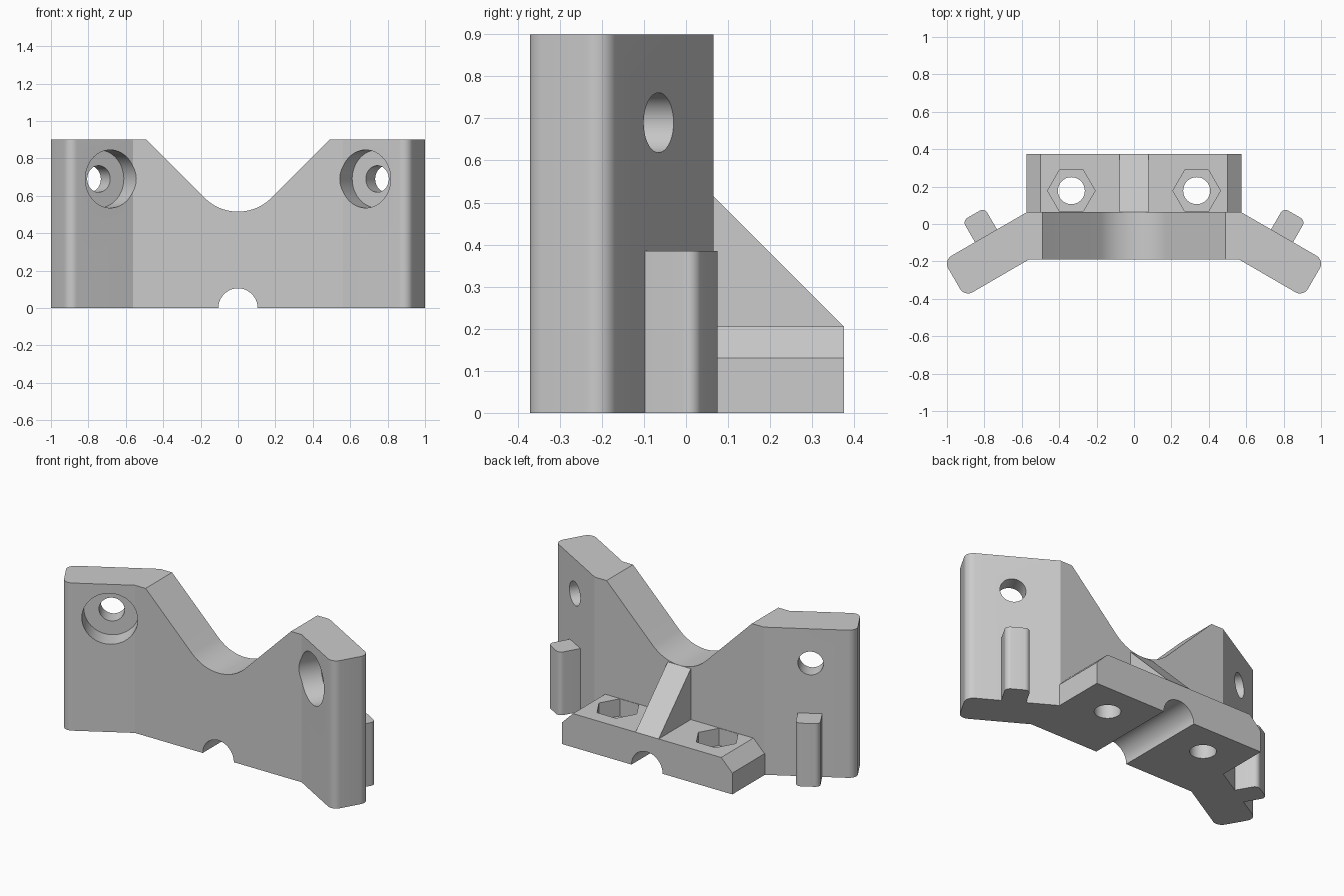
import bpy
import math
from mathutils import Vector, Matrix

cube = bpy.data.objects.get("Cube")
if cube:
    bpy.data.objects.remove(cube, do_unlink=True)

grey = bpy.data.materials.new("light grey")
grey.use_nodes = True
GREY = (0.6, 0.6, 0.6, 1)
grey.diffuse_color = GREY
grey.node_tree.nodes["Principled BSDF"].inputs["Base Color"].default_value = GREY

# Wing frame: ALONG runs outwards, OUT is the normal of its back face
ANGLE = math.radians(30)
ALONG = Vector((math.cos(ANGLE), -math.sin(ANGLE)))
OUT = Vector((math.sin(ANGLE), math.cos(ANGLE)))
WING_BACK, WING_FRONT, WING_END = 0.341, 0.1155, 0.979


def wing(along, out):
    return ALONG * along + OUT * out


def arc(centre, radius, start, end, steps):
    """Points on an arc, angles in degrees."""
    angles = [math.radians(start + (end - start) * i / steps) for i in range(steps + 1)]
    return [Vector(centre) + radius * Vector((math.cos(a), math.sin(a))) for a in angles]


def prism(name, points, start, end, place):
    """Extrude a 2D outline; place(u, v, w) gives the 3D position."""
    n = len(points)
    verts = [place(p[0], p[1], w) for w in (start, end) for p in points]
    faces = [list(range(n))[::-1], list(range(n, 2 * n))]
    faces += [[i, (i + 1) % n, n + (i + 1) % n, n + i] for i in range(n)]
    mesh = bpy.data.meshes.new(name)
    mesh.from_pydata(verts, [], faces)
    obj = bpy.data.objects.new(name, mesh)
    bpy.context.collection.objects.link(obj)
    mesh.materials.append(grey)
    bpy.ops.object.select_all(action='DESELECT')
    obj.select_set(True)
    bpy.context.view_layer.objects.active = obj
    bpy.ops.object.mode_set(mode='EDIT')
    bpy.ops.mesh.select_all(action='SELECT')
    bpy.ops.mesh.normals_make_consistent(inside=False)
    bpy.ops.object.mode_set(mode='OBJECT')
    return obj


def upright(u, v, w):
    return (u, v, w)


def along_y(u, v, w):
    return (u, w, v)


def along_x(u, v, w):
    return (w, u, v)


def rod(name, centre, radius, depth, axis, sides):
    bpy.ops.mesh.primitive_cylinder_add(vertices=sides, radius=radius, depth=depth)
    obj = bpy.context.object
    obj.name = name
    turn = Vector((0, 0, 1)).rotation_difference(Vector(axis)).to_matrix().to_4x4()
    if sides == 6:
        turn = turn @ Matrix.Rotation(math.radians(30), 4, 'Z')
    obj.data.transform(Matrix.Translation(centre) @ turn)
    return obj


def combine(target, tool, operation):
    mod = target.modifiers.new("join", 'BOOLEAN')
    mod.operation = operation
    mod.solver = 'EXACT'
    mod.object = tool
    bpy.context.view_layer.objects.active = target
    bpy.ops.object.modifier_apply(modifier=mod.name)
    bpy.data.objects.remove(tool, do_unlink=True)


# Bent wall with rounded wing ends
R = 0.05
half = [Vector((0.562, -0.19))]
half += arc(wing(WING_END - R, WING_FRONT + R), R, -120, -30, 10)
half += arc(wing(WING_END - R, WING_BACK - R), R, -30, 60, 10)
half += [Vector((0.57, 0.065))]
outline = half + [Vector((-p.x, p.y)) for p in reversed(half)]
body = prism("bracket_body", outline, 0, 0.9, upright)

# Mounting base with chamfered ends
side = [(0.575, 0), (0.575, 0.13), (0.5, 0.205)]
base = prism("mounting_base", side + [(-x, z) for x, z in reversed(side)], 0.03, 0.375, along_y)
combine(body, base, 'UNION')

# Sloping centre rib
rib = [(0.03, 0.15), (0.32, 0.15), (0.375, 0.205), (0.065, 0.515), (0.03, 0.45)]
combine(body, prism("centre_rib", rib, -0.078, 0.078, along_x), 'UNION')

# Pegs behind the wings
r = 0.03
peg = [wing(0.649, 0.3), wing(0.785, 0.3)]
peg += arc(wing(0.785 - r, 0.474 - r), r, -30, 60, 8)
peg += arc(wing(0.649 + r, 0.474 - r), r, 60, 150, 8)
for s in (1, -1):
    combine(body, prism("peg", [(s * p.x, p.y) for p in peg], 0, 0.385, upright), 'UNION')

# Saddle cut in the top edge
SADDLE = 0.2536
saddle = [(-0.69, 1.1)] + arc((0, 0.515 + SADDLE), SADDLE, 225, 315, 24) + [(0.69, 1.1)]
combine(body, prism("saddle_cutter", saddle, -0.6, 0.6, along_y), 'DIFFERENCE')

# Half-round channel underneath
combine(body, rod("channel_cutter", (0, 0, 0), 0.105, 2, (0, 1, 0), 64), 'DIFFERENCE')

for s in (1, -1):
    # Counterbored holes through the wings
    axis = Vector((s * OUT.x, OUT.y, 0))
    for name, radius, low, high in (("bore", 0.071, 0, 0.6), ("counterbore", 0.155, -0.15, 0.241)):
        p = wing(0.721, (low + high) / 2)
        combine(body, rod(name, (s * p.x, p.y, 0.69), radius, high - low, axis, 64), 'DIFFERENCE')
    # Bolt holes with hexagonal nut pockets in the base
    combine(body, rod("bolt_hole", (s * 0.335, 0.178, 0.1), 0.072, 0.6, (0, 0, 1), 48), 'DIFFERENCE')
    combine(body, rod("nut_pocket", (s * 0.335, 0.178, 0.25), 0.127, 0.3, (0, 0, 1), 6), 'DIFFERENCE')

body.data.materials.clear()
body.data.materials.append(grey)
for face in body.data.polygons:
    face.material_index = 0
bpy.ops.object.select_all(action='DESELECT')
body.select_set(True)
bpy.context.view_layer.objects.active = body
bpy.ops.object.shade_smooth_by_angle(angle=math.radians(25))
